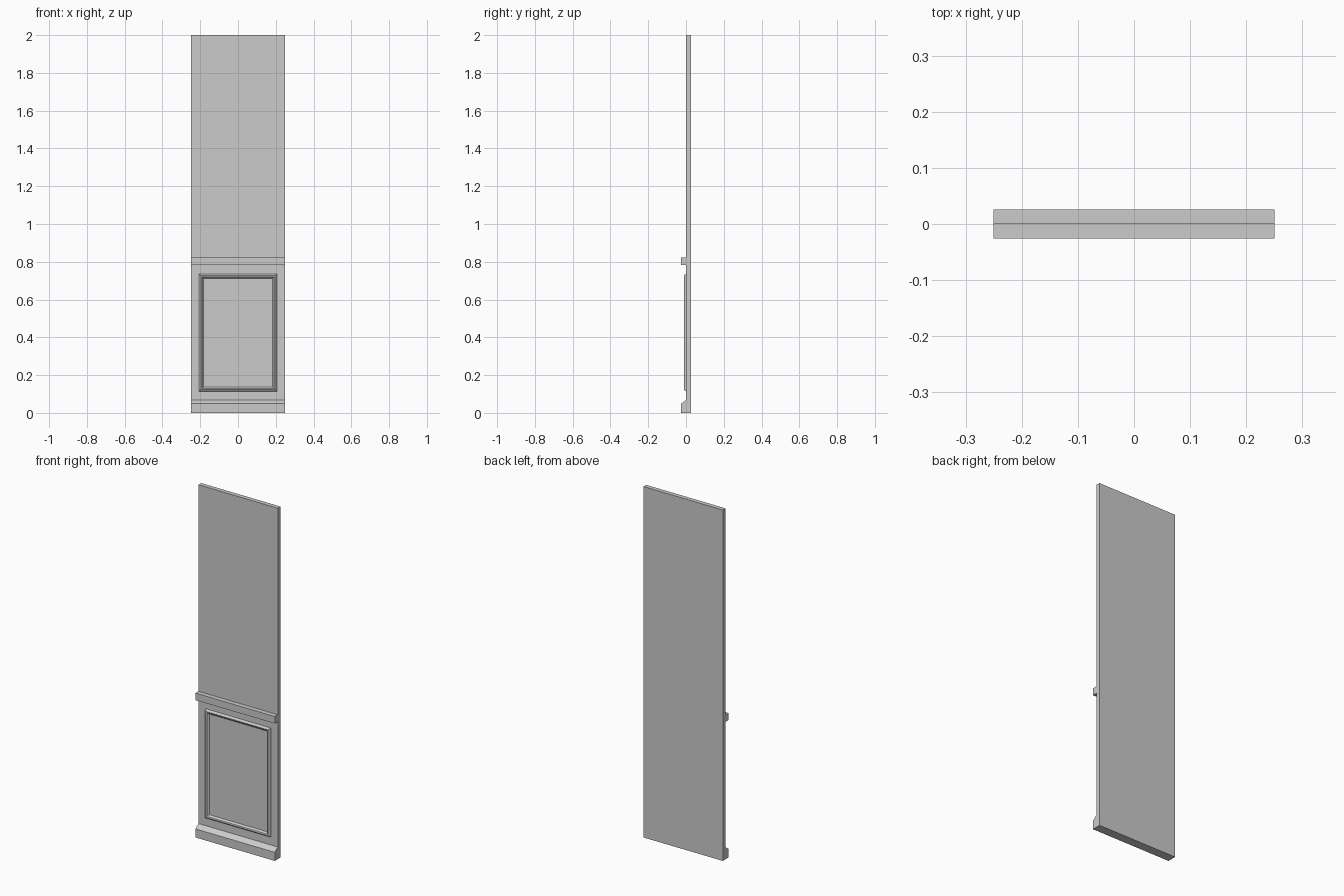
import bpy, bmesh

if "Cube" in bpy.data.objects:
    bpy.data.objects.remove(bpy.data.objects["Cube"])

WALL_Y = 0.001    # front face of the wall sheet
BACK_Y = 0.026
HALF_W = 0.25


def finish(name, bm):
    bmesh.ops.recalc_face_normals(bm, faces=bm.faces)
    mesh = bpy.data.meshes.new(name)
    bm.to_mesh(mesh)
    bm.free()
    obj = bpy.data.objects.new(name, mesh)
    bpy.context.collection.objects.link(obj)
    return obj


def extrude_profile(name, profile):
    """Extrude a (y, z) profile across the full panel width."""
    bm = bmesh.new()
    face = bm.faces.new([bm.verts.new((-HALF_W, y, z)) for y, z in profile])
    result = bmesh.ops.extrude_face_region(bm, geom=[face], use_keep_orig=True)
    moved = [v for v in result["geom"] if isinstance(v, bmesh.types.BMVert)]
    bmesh.ops.translate(bm, verts=moved, vec=(2 * HALF_W, 0, 0))
    return finish(name, bm)


def mitred_frame(name, half_x, z0, z1, profile):
    """Sweep an (inset, height) profile round a rectangle with mitred corners."""
    bm = bmesh.new()
    rings = []
    for inset, height in profile:
        x, lo, hi = half_x - inset, z0 + inset, z1 - inset
        rings.append([bm.verts.new((px, WALL_Y - height, pz))
                      for px, pz in ((-x, lo), (x, lo), (x, hi), (-x, hi))])
    for a, b in zip(rings, rings[1:] + rings[:1]):
        for i in range(4):
            j = (i + 1) % 4
            bm.faces.new((a[i], a[j], b[j], b[i]))
    return finish(name, bm)


# Flat wall sheet
extrude_profile("wall_sheet", [(WALL_Y, 0), (BACK_Y, 0), (BACK_Y, 2), (WALL_Y, 2)])

# Skirting board with sloped top
extrude_profile("skirting_board", [(WALL_Y, 0), (-0.026, 0), (-0.026, 0.049), (WALL_Y, 0.069)])

# Square dado rail
extrude_profile("dado_rail", [(WALL_Y, 0.783), (-0.026, 0.783), (-0.026, 0.823), (WALL_Y, 0.823)])

# Raised picture-frame moulding
mitred_frame("panel_moulding", 0.206, 0.114, 0.736,
             [(0, 0), (0.003, 0.007), (0.009, 0.012), (0.016, 0.010),
              (0.019, 0.005), (0.024, 0)])
